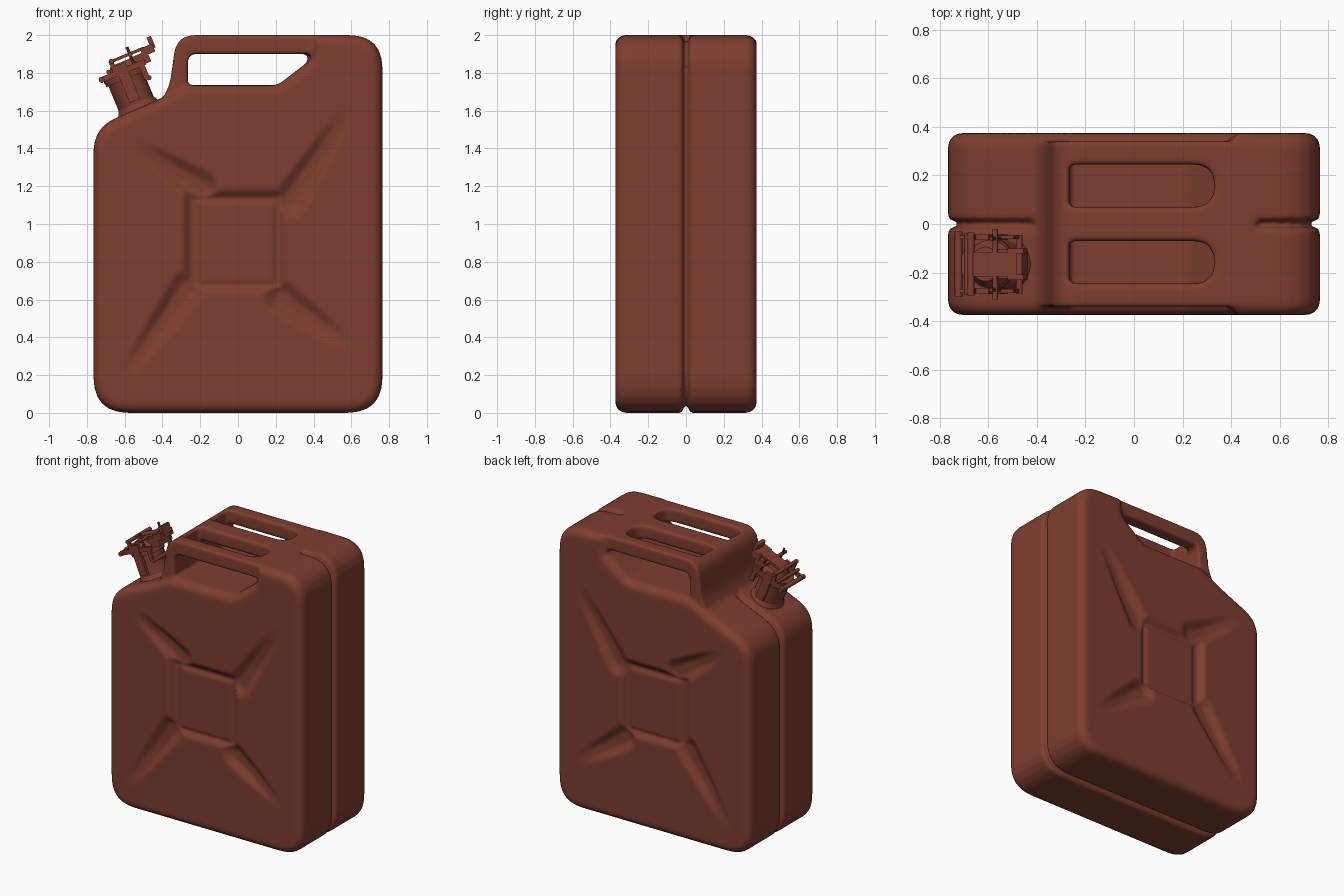
import bpy, bmesh, math
from mathutils import Vector, Matrix

cube = bpy.data.objects.get("Cube")
if cube:
    bpy.data.objects.remove(cube, do_unlink=True)

COLOUR = (0.21, 0.048, 0.029, 1)
paint = bpy.data.materials.new("rust red paint")
paint.use_nodes = True
paint.diffuse_color = COLOUR
bsdf = paint.node_tree.nodes["Principled BSDF"]
bsdf.inputs["Base Color"].default_value = COLOUR
bsdf.inputs["Roughness"].default_value = 0.6


def add_object(name, bm, angle=40):
    mesh = bpy.data.meshes.new(name)
    bmesh.ops.recalc_face_normals(bm, faces=bm.faces)
    bm.to_mesh(mesh)
    bm.free()
    mesh.materials.append(paint)
    mesh.shade_smooth()
    mesh.set_sharp_from_angle(angle=math.radians(angle))
    obj = bpy.data.objects.new(name, mesh)
    bpy.context.collection.objects.link(obj)
    return obj


def evaluated_mesh(obj):
    deps = bpy.context.evaluated_depsgraph_get()
    return bpy.data.meshes.new_from_object(obj.evaluated_get(deps))


def rounded(corners, steps=6):
    """Round each (a, b, r) corner of an outline."""
    out = []
    for i, (a, b, r) in enumerate(corners):
        p = Vector((a, b))
        prev, nxt = Vector(corners[i - 1][:2]), Vector(corners[(i + 1) % len(corners)][:2])
        s, e = p + (prev - p).normalized() * r, p + (nxt - p).normalized() * r
        for k in range(steps + 1 if r else 1):
            t = k / steps
            out.append(s * (1 - t) ** 2 + p * 2 * t * (1 - t) + e * t * t)
    return out


def prism(outline, y0, y1, rim0=0.0, rim1=0.0):
    """Side outline extruded along y, with a rounded rim on each end."""
    bm = bmesh.new()
    rings = [[bm.verts.new((p.x, y, p.y)) for p in outline] for y in (y0, y1)]
    caps = [bm.faces.new(r) for r in rings]
    for i in range(len(outline)):
        bm.faces.new((rings[0][i - 1], rings[0][i], rings[1][i], rings[1][i - 1]))
    bmesh.ops.recalc_face_normals(bm, faces=bm.faces)
    rims = [(list(c.edges), w) for c, w in zip(caps, (rim0, rim1))]
    for edges, width in rims:
        if width:
            bmesh.ops.bevel(bm, geom=edges, offset=width, segments=4, profile=0.5,
                            affect='EDGES', clamp_overlap=False)
    return bm


def merge(target, source):
    mesh = bpy.data.meshes.new("part")
    source.to_mesh(mesh)
    source.free()
    target.from_mesh(mesh)
    bpy.data.meshes.remove(mesh)


# Side outlines: shell, seam core and the solid part under the handle
shell = rounded([(-.765, 0, .19), (.765, 0, .19), (.765, 2, .18), (.40, 2, .02), (.385, 1.87, .02),
                 (.21, 1.735, .03), (-.28, 1.735, .03), (-.42, 1.66, .03), (-.765, 1.51, .13)])
core = [Vector((p.x * .945, 1 + (p.y - 1) * .96)) for p in shell]
filler = rounded([(-.37, 1.5, 0), (.5, 1.5, 0), (.5, 2, 0), (.4, 2, 0), (.385, 1.87, 0),
                  (.21, 1.735, 0), (-.27, 1.735, 0), (-.37, 1.68, 0)])

solid = bmesh.new()
merge(solid, prism(core, -.1, .1))
merge(solid, prism(filler, -.1, .1))
merge(solid, prism(shell, .014, .374, .02, .055))
merge(solid, prism(shell, -.374, -.014, .055, .02))

# Handle: one wide loop with two long slots cut through its top
loop = rounded([(-.43, 1.6, 0), (-.36, 1.74, .05), (-.325, 2, .1), (.47, 2, 0), (.47, 1.9, 0),
                (-.265, 1.9, .04), (-.265, 1.6, 0)])
handle = add_object("handle_blank", prism(loop, -.34, .34))
slot = rounded([(-.265, .07, .01), (.33, .07, .085), (.33, .245, .085), (-.265, .245, .01)])
slots = bmesh.new()
for side in (1, -1):
    cut = prism(slot, 1.8, 2.2)
    bmesh.ops.transform(cut, verts=cut.verts,
                        matrix=Matrix(((1, 0, 0, 0), (0, 0, side, 0), (0, 1, 0, 0), (0, 0, 0, 1))))
    merge(slots, cut)
cutter = add_object("slot_cutter", slots)
cutter.hide_render = True
boolean = handle.modifiers.new("slots", 'BOOLEAN')
boolean.object, boolean.solver = cutter, 'EXACT'
bevel = handle.modifiers.new("round", 'BEVEL')
bevel.width, bevel.segments, bevel.angle_limit = .032, 3, math.radians(40)
handle_mesh = evaluated_mesh(handle)
solid.from_mesh(handle_mesh)
for helper in (handle, cutter):
    bpy.data.objects.remove(helper, do_unlink=True)

# Fuse shell and handle into one soft pressed-steel skin
body = add_object("can_body", solid)
remesh = body.modifiers.new("fuse", 'REMESH')
remesh.mode, remesh.voxel_size, remesh.use_smooth_shade = 'VOXEL', .012, True
smooth = body.modifiers.new("soften", 'SMOOTH')
smooth.factor, smooth.iterations = .5, 5
skin = evaluated_mesh(body)
body.modifiers.clear()
body.data = skin

# Pressed pattern: recessed centre panel with four tapering diagonal channels
CHANNELS = [(Vector(a), Vector(b)) for a, b in (
    ((-.58, 1.44), (-.19, 1.19)), ((.61, 1.64), (.28, 1.13)),
    ((-.62, .16), (-.27, .66)), ((.62, .33), (.23, .61)))]


def ramp(t):
    t = min(max(t, 0), 1)
    return t * t * (3 - 2 * t)


def box_mask(p, x0, x1, z0, z1, soft):
    return ramp(min(p.x - x0, x1 - p.x, p.y - z0, z1 - p.y) / soft)


def press_depth(p):
    depth = .034 * box_mask(p, -.30, .26, .63, 1.19, .06)
    depth -= .014 * box_mask(p, -.22, .21, .67, 1.13, .03)
    for tip, root in CHANNELS:
        d = root - tip
        t = min(max((p - tip).dot(d) / d.length_squared, 0), 1)
        off = (p - tip - d * t).length
        depth = max(depth, .034 * ramp(t * 1.3) * ramp(1.3 - off / (.035 + .045 * t)))
    return depth


for v in skin.vertices:
    y = abs(v.co.y)
    if y > .3 and abs(v.co.x) < .7 and .1 < v.co.z < 1.7:
        amount = press_depth(Vector((v.co.x, v.co.z))) * ramp((y - .3) / .06)
        v.co.y -= math.copysign(amount, v.co.y)
skin.shade_smooth()
skin.materials.clear()
skin.materials.append(paint)

# Spout frame: u along the sloping shoulder, v along y, w along the neck
AXIS = Vector((-.385, 0, .923))
U = Vector((.923, 0, .385))
FRAME = Matrix.Translation((-.53, -.165, 1.615)) @ Matrix((U, (0, 1, 0), AXIS)).transposed().to_4x4()


def tube(bm, centre, r0, r1, length, along='w', sides=32):
    turn = Matrix.Rotation(math.pi / 2, 4, 'X') if along == 'v' else Matrix()
    bmesh.ops.create_cone(bm, cap_ends=True, segments=sides, radius1=r0, radius2=r1, depth=length,
                          matrix=FRAME @ Matrix.Translation(centre) @ turn)


def block(bm, lo, hi):
    lo, hi = Vector(lo), Vector(hi)
    bmesh.ops.create_cube(bm, size=1, matrix=FRAME @ Matrix.Translation((lo + hi) / 2)
                          @ Matrix.Diagonal((*(hi - lo), 1)))


# Neck
bm = bmesh.new()
tube(bm, (0, 0, .08), .1, .1, .24)
tube(bm, (0, 0, .0), .125, .1, .05)
tube(bm, (0, 0, .175), .112, .112, .02)
add_object("spout_neck", bm)

# Lid
bm = bmesh.new()
tube(bm, (0, 0, .2), .115, .11, .03)
tube(bm, (.02, 0, .235), .1, .07, .045)
block(bm, (.06, -.06, .2), (.16, .06, .26))
add_object("spout_lid", bm)

# Clamp: side straps, cross pins and lever
bm = bmesh.new()
for side in (-1, 1):
    a, b = sorted((side * .103, side * .118))
    block(bm, (-.13, a, .195), (.13, b, .225))
    block(bm, (-.03, a - .004, .04), (.03, b + .004, .25))
    block(bm, (.09, a, .12), (.12, b, .22))
    block(bm, (-.05, a, .225), (-.025, b, .285))
for u, w, r, span in ((-.12, .21, .016, .27), (-.07, .235, .012, .25), (-.035, .28, .014, .26),
                      (.115, .125, .014, .24), (.07, .275, .012, .29)):
    tube(bm, (u, 0, w), r, r, span, 'v', 12)
add_object("clamp_frame", bm)

bm = bmesh.new()
block(bm, (-.04, -.05, .272), (.15, .05, .288))
block(bm, (.13, -.065, .24), (.2, .065, .285))
block(bm, (.185, -.045, .26), (.21, .045, .325))
for v in (-.105, .105):
    tube(bm, (.07, v, .27), .008, .008, .1, 'w', 8)
add_object("clamp_lever", bm)
